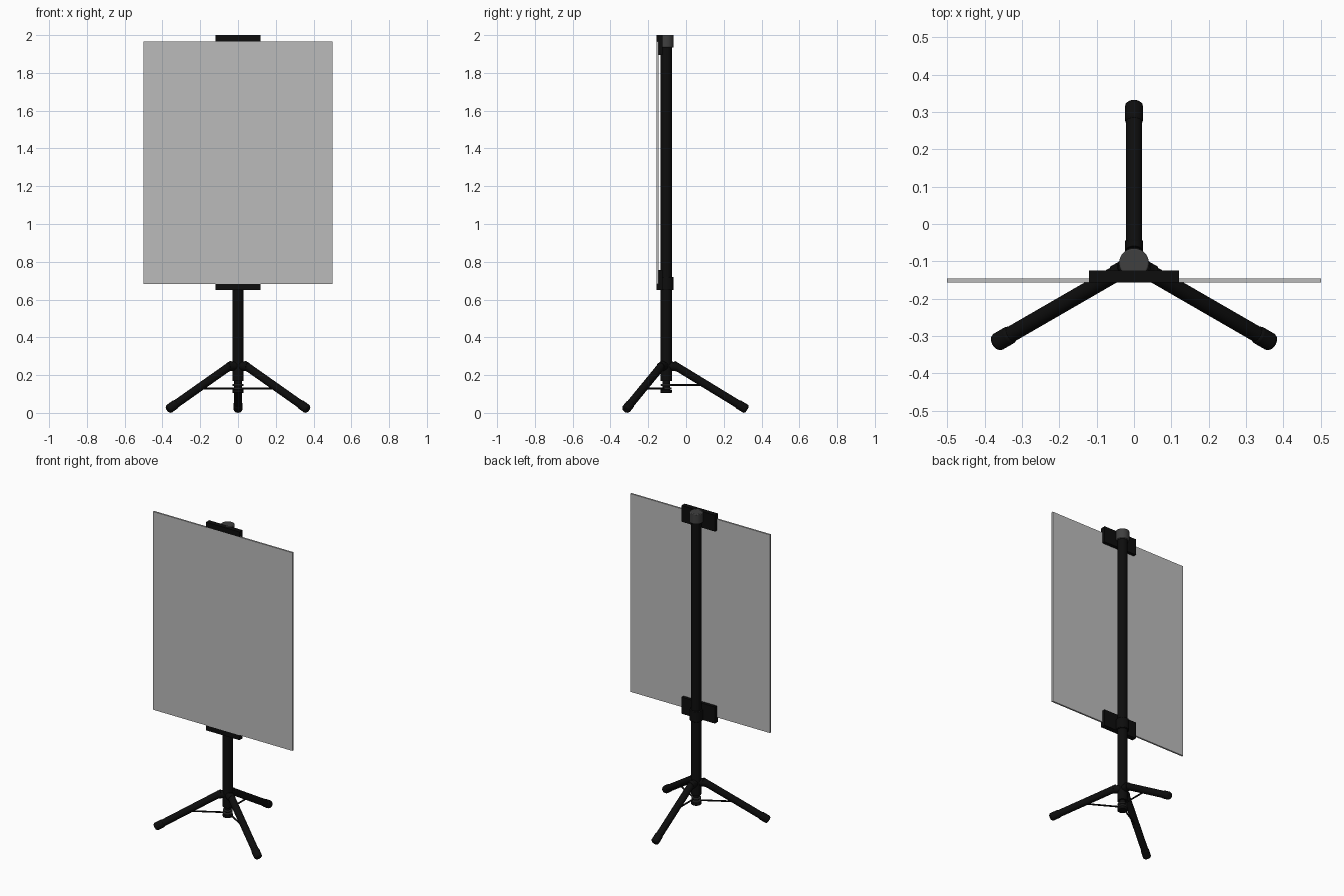
import bpy, math
from mathutils import Vector

cube = bpy.data.objects.get("Cube")
if cube:
    bpy.data.objects.remove(cube, do_unlink=True)


def material(name, value):
    m = bpy.data.materials.new(name)
    m.use_nodes = True
    color = (value, value, value, 1)
    m.diffuse_color = color
    bsdf = next(n for n in m.node_tree.nodes if n.type == "BSDF_PRINCIPLED")
    bsdf.inputs["Base Color"].default_value = color
    return m


BLACK = material("black", 0.004)
GREY = material("dark grey", 0.05)
BOARD = material("light grey", 0.5)
POLE_Y = -0.105


def finish(name, mat, bevel=0, segments=2):
    ob = bpy.context.object
    ob.name = name
    ob.data.materials.append(mat)
    if bevel:
        mod = ob.modifiers.new("Bevel", "BEVEL")
        mod.width, mod.segments = bevel, segments
        mod.limit_method = "ANGLE"
    return ob


def rod(name, a, b, radius, mat, sides=24, bevel=0, segments=2):
    """Cylinder between two points."""
    a, b = Vector(a), Vector(b)
    d = b - a
    bpy.ops.mesh.primitive_cylinder_add(
        vertices=sides, radius=radius, depth=d.length, location=(a + b) / 2,
        rotation=d.to_track_quat("Z", "Y").to_euler())
    bpy.ops.object.shade_smooth_by_angle(angle=math.radians(40))
    return finish(name, mat, bevel, segments)


def post(name, z0, z1, radius, mat, bevel=0):
    return rod(name, (0, POLE_Y, z0), (0, POLE_Y, z1), radius, mat, 32, bevel)


def box(name, x, y, z, mat, bevel=0):
    """Box centred on x = 0 from half width and y, z ranges."""
    bpy.ops.mesh.primitive_cube_add(size=1, location=(0, sum(y) / 2, sum(z) / 2))
    bpy.context.object.scale = (2 * x, y[1] - y[0], z[1] - z[0])
    bpy.ops.object.transform_apply(location=False, rotation=False, scale=True)
    return finish(name, mat, bevel)


# Display board
box("board", 0.5, (-0.157, -0.146), (0.682, 1.967), BOARD)

# Clips: back plate plus a lip closing over the board edge
for name, plate, lip in (("top", (1.895, 2.0), (1.967, 2.0)),
                         ("bottom", (0.65, 0.757), (0.65, 0.682))):
    box(name + "_clip_plate", 0.12, (-0.146, -0.125), plate, BLACK)
    box(name + "_clip_lip", 0.12, (-0.157, -0.146), lip, BLACK)

# Pole with its caps and collars
post("pole", 0.17, 1.94, 0.03, BLACK)
post("top_cap", 1.935, 2.0, 0.04, GREY, 0.004)
post("bottom_clip_collar", 0.65, 0.72, 0.039, BLACK, 0.003)
post("inner_tube", 0.11, 0.18, 0.019, BLACK)
post("pole_end", 0.105, 0.124, 0.03, BLACK, 0.003)
post("lower_brace_ring", 0.126, 0.135, 0.029, GREY, 0.002)
post("upper_brace_ring", 0.143, 0.152, 0.029, GREY, 0.002)

# Tripod legs with rounded feet and thin braces
for name, angle, brace_z in (("back", 90, 0.147), ("right", 210, 0.13),
                             ("left", 330, 0.13)):
    c, s = math.cos(math.radians(angle)), math.sin(math.radians(angle))

    def at(r, z):
        return Vector((c * r, POLE_Y + s * r, z))

    top, tip = at(0.035, 0.257), at(0.422, 0.021)
    along = (tip - top).normalized()
    rod(name + "_leg", top, tip - along * 0.02, 0.0215, BLACK)
    rod(name + "_foot", tip - along * 0.055, tip + along * 0.008, 0.0245,
        BLACK, bevel=0.012, segments=3)
    rod(name + "_leg_pivot", at(0.012, 0.25), at(0.06, 0.243), 0.024, BLACK)
    brace_r = 0.035 + (0.257 - brace_z) / (0.257 - 0.021) * 0.387
    rod(name + "_brace", at(0.015, brace_z), at(brace_r, brace_z), 0.005,
        BLACK, 10)
